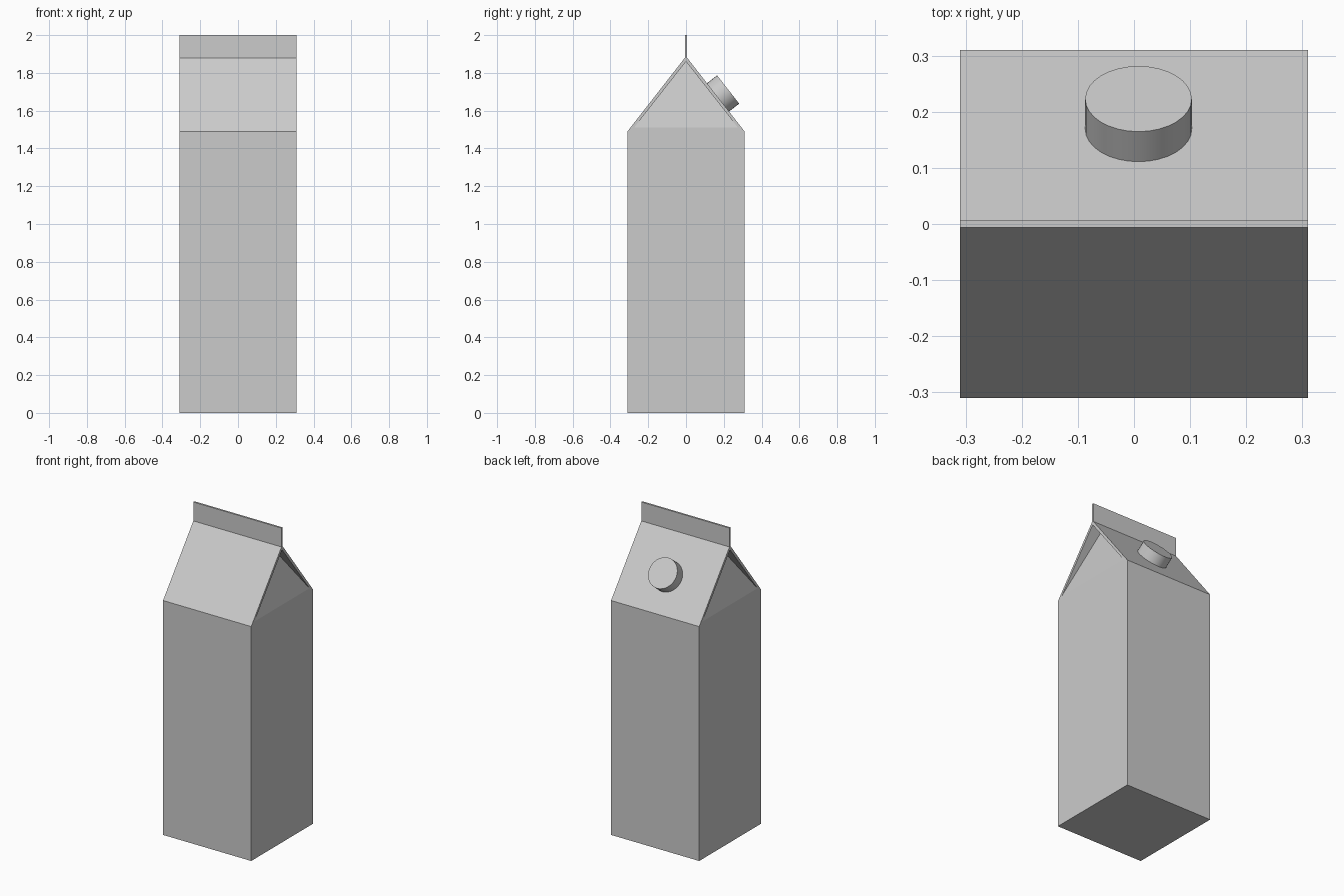
import bpy, bmesh, math
from mathutils import Vector

if "Cube" in bpy.data.objects:
    bpy.data.objects.remove(bpy.data.objects["Cube"])

W = 0.31                      # half width of the carton
EAVE, RIDGE, TOP = 1.49, 1.88, 2.0
FIN = 0.006                   # half thickness of the top seal


def add_object(name, bm):
    bmesh.ops.recalc_face_normals(bm, faces=bm.faces)
    mesh = bpy.data.meshes.new(name)
    bm.to_mesh(mesh)
    bm.free()
    obj = bpy.data.objects.new(name, mesh)
    bpy.context.collection.objects.link(obj)
    return obj


# Carton: gabled side profile swept across the width
half = [(W, 0), (W, EAVE), (FIN, RIDGE), (FIN, TOP)]
profile = half + [(-y, z) for y, z in reversed(half)]
bm = bmesh.new()
face = bm.faces.new([bm.verts.new((-W, y, z)) for y, z in profile])
ext = bmesh.ops.extrude_face_region(bm, geom=[face])
bmesh.ops.translate(bm, vec=(2 * W, 0, 0),
                    verts=[v for v in ext["geom"] if isinstance(v, bmesh.types.BMVert)])
carton = add_object("carton", bm)

# Folded-in gable ends: a pyramid cut on each side
bm = bmesh.new()
for s in (1, -1):
    apex = Vector((s * 0.232, 0, 1.86))
    rim = [Vector((s * W, y, z)) for y, z in ((-0.275, 1.51), (0.275, 1.51), (0, 1.86))]
    pts = [apex] + [apex + (p - apex) * 1.4 for p in rim]
    verts = [bm.verts.new(p) for p in pts]
    for tri in ((0, 1, 2), (0, 2, 3), (0, 3, 1), (1, 3, 2)):
        bm.faces.new([verts[i] for i in tri])
cutter = add_object("gable_fold_cutter", bm)
cutter.hide_render = True
cutter.display_type = 'WIRE'

fold = carton.modifiers.new("gable_folds", 'BOOLEAN')
fold.operation = 'DIFFERENCE'
fold.solver = 'EXACT'
fold.object = cutter

# Screw cap standing square to the back roof panel
normal = Vector((0, RIDGE - EAVE, W - FIN)).normalized()
height = 0.07
top_centre = Vector((0.008, 0.223, 1.712))
bpy.ops.mesh.primitive_cylinder_add(
    vertices=32, radius=0.095, depth=height,
    location=top_centre - normal * height / 2,
    rotation=(-math.atan2(normal.y, normal.z), 0, 0))
cap = bpy.context.object
cap.name = "screw_cap"
bpy.ops.object.shade_smooth_by_angle(angle=math.radians(30))
